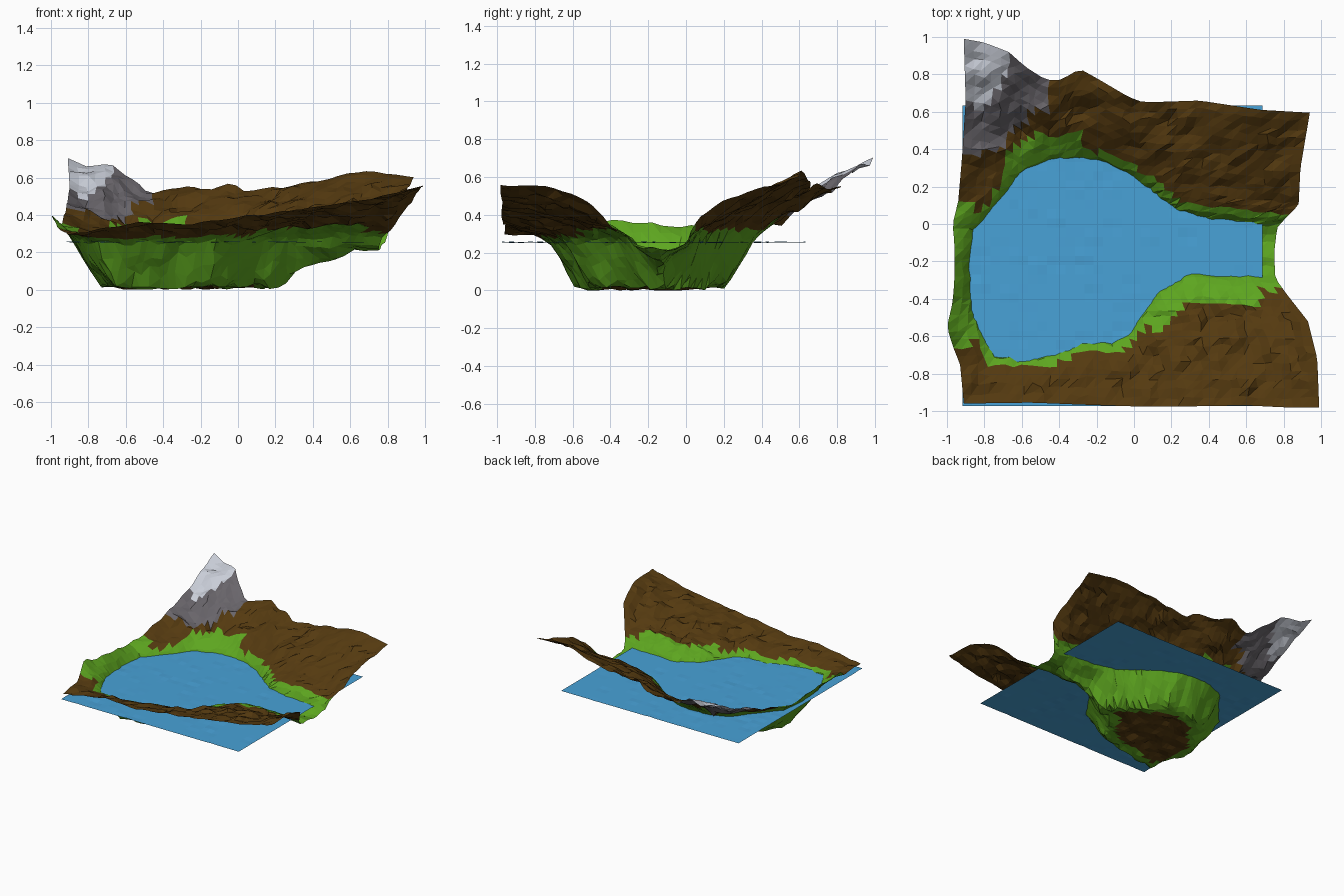
import bpy, bmesh, random, math
from mathutils import Vector, noise
from mathutils.geometry import intersect_point_line

if "Cube" in bpy.data.objects:
    bpy.data.objects.remove(bpy.data.objects["Cube"])

random.seed(4)
WATER = 0.255
N = 40

def material(name, rgb):
    m = bpy.data.materials.new(name)
    m.diffuse_color = (*rgb, 1)
    m.use_nodes = True
    m.node_tree.nodes["Principled BSDF"].inputs["Base Color"].default_value = m.diffuse_color
    return m

def make(name, bm, mats):
    me = bpy.data.meshes.new(name)
    bm.to_mesh(me)
    bm.free()
    ob = bpy.data.objects.new(name, me)
    bpy.context.collection.objects.link(ob)
    for m in mats:
        me.materials.append(m)

def along(pts, t):
    """Point at fraction t of a polyline's length."""
    lens = [(b - a).length for a, b in zip(pts, pts[1:])]
    d = t * sum(lens)
    for a, b, l in zip(pts, pts[1:], lens):
        if d <= l:
            return a.lerp(b, d / l)
        d -= l
    return pts[-1].copy()

def vecs(rows):
    return [Vector(r) for r in rows]

def lookup(table, x):
    for (x0, y0), (x1, y1) in zip(table, table[1:]):
        if x <= x1:
            return y0 + (y1 - y0) * max(0, (x - x0) / (x1 - x0))
    return table[-1][1]

# Outer edges of the land sheet
left = vecs([(-.91, -.96, .30), (-.93, -.75, .31), (-.97, -.65, .35), (-1, -.55, .41),
             (-.97, -.42, .37), (-.96, -.3, .38), (-.96, -.1, .35), (-.97, 0, .34), (-.94, .12, .37),
             (-.92, .35, .43), (-.9, .66, .55), (-.905, .82, .63), (-.91, .99, .70)])
right = vecs([(.99, -.98, .56), (.98, -.72, .55), (.93, -.52, .48), (.82, -.38, .33),
              (.755, -.29, .26), (.75, -.15, .2), (.765, -.02, .25), (.8, .02, .33),
              (.88, .1, .42), (.89, .3, .52), (.94, .595, .60)])
front = vecs([(-.91, -.96, .30), (-.55, -.955, .36), (-.3, -.965, .35), (0, -.975, .39),
              (.3, -.975, .43), (.6, -.97, .47), (.8, -.98, .51), (.99, -.98, .56)])
back = vecs([(-.91, .99, .70), (-.8, .97, .67), (-.67, .92, .67), (-.58, .84, .60),
             (-.47, .77, .52), (-.39, .77, .53), (-.29, .83, .57), (-.2, .78, .54),
             (-.03, .68, .57), (.05, .65, .53), (.35, .66, .57), (.68, .61, .64), (.94, .595, .60)])

# Shoreline at water level, running off the land at the outlet
shore = [Vector((x, y, 0)) for x, y in [
    (-.88, -.2), (-.86, -.05), (-.75, .08), (-.68, .17), (-.6, .28), (-.45, .34), (-.28, .355),
    (-.15, .33), (-.03, .27), (.1, .17), (.22, .08), (.35, .04), (.65, .01), (1.1, .01),
    (1.1, -.31), (.64, -.3), (.4, -.28), (.3, -.265), (.2, -.32), (.12, -.37), (.03, -.5),
    (-.02, -.58), (-.1, -.63), (-.32, -.64), (-.4, -.69), (-.6, -.72), (-.75, -.7),
    (-.83, -.55), (-.87, -.4)]]
floor = [(-1, .016), (.25, .016), (.34, .135), (.5, .155), (.62, .2), (1, .2)]

def shore_distance(p):
    """Signed distance to the shoreline, negative in the lake."""
    best, inside = 9, False
    for a, b in zip(shore, shore[1:] + shore[:1]):
        q, t = intersect_point_line(p, a, b)
        q = a.lerp(b, min(1, max(0, t)))
        best = min(best, (p - q).length)
        if (a.y > p.y) != (b.y > p.y) and p.x < a.x + (p.y - a.y) * (b.x - a.x) / (b.y - a.y):
            inside = not inside
    return -best if inside else best

rim = [along(e, i / 50) for e in (left, right, front, back) for i in range(51)]
rim = [q for q in rim if q.z > .29]

def height(p):
    d = shore_distance(p)
    n = noise.noise(p * 9 + Vector((3, 1, 0)))
    if d < 0:
        bottom = lookup(floor, p.x) + .03 * n
        fall = min(1, -d / (.15 + .05 * n)) ** .85
        return WATER - (WATER - bottom) * fall, d
    gaps = [(p.xy - q.xy).length + 1e-4 for q in rim]
    w = [g ** -3 for g in gaps]
    top = sum(a * q.z for a, q in zip(w, rim)) / sum(w)
    edge = min(gaps)
    t = d / (d + edge)
    z = WATER + (top - WATER) * t ** max(.45, .7 - .25 * p.x)
    # the mountain's face bulges above the straight slope
    z += .055 * math.exp(-((p.x + .73) ** 2 + (p.y - .78) ** 2) / .02) * min(1, edge * 8)
    rough = .04 * n + .02 * noise.noise(p * 21)
    return z + rough * min(1, d * 6, .2 + edge * 8), d

# Land: sheet stretched between the four edges, with the lake basin sunk into it
bm = bmesh.new()
dist = {}
grid = []
for j in range(N + 1):
    v = j / N
    l, r = along(left, v), along(right, v)
    row = []
    for i in range(N + 1):
        u = i / N
        f, b = along(front, u), along(back, u)
        corners = (front[0].lerp(front[-1], u)).lerp(back[0].lerp(back[-1], u), v)
        p = l.lerp(r, u) + f.lerp(b, v) - corners
        if 0 < i < N and 0 < j < N:
            p += Vector((random.uniform(-.01, .01), random.uniform(-.01, .01), 0))
        p.z = 0
        z, d = height(p)
        p.z = max(0, z)
        vert = bm.verts.new(p)
        dist[vert] = d
        row.append(vert)
    grid.append(row)

def paint(c, d):
    """0 earth, 1 grass, 2 rock, 3 snow."""
    x, y, z = c
    if d < 0:
        return 0 if d < -.22 else 1
    if y > lookup([(-.92, .34), (-.7, .41), (-.6, .55), (-.48, .62)], x) and x < -.47:
        snow = y > lookup([(-.9, .66), (-.8, .61), (-.68, .8)], x) and x < -.67
        return 3 if snow else 2
    if x < -.85 and -.68 < y < .12:
        return 1
    wide = (-.68 < x < -.27 and y > .1) or (.1 < x < .68 and y < -.25)
    return 1 if d < (.14 if wide else .05) else 0

for j in range(N):
    for i in range(N):
        a, b, c, e = grid[j][i], grid[j][i + 1], grid[j + 1][i + 1], grid[j + 1][i]
        for tri in ((a, b, c), (a, c, e)):
            face = bm.faces.new(tri)
            face.material_index = paint((a.co + c.co) / 2, (dist[a] + dist[c]) / 2)
make("land", bm, [material("earth", (.09, .042, .005)), material("grass", (.11, .38, .014)),
                  material("rock", (.14, .13, .145)), material("snow", (.58, .61, .68))])

# Water: square sheet with faint ripples
bm = bmesh.new()
bmesh.ops.create_grid(bm, x_segments=32, y_segments=32, size=.8025)
for v in bm.verts:
    v.co += Vector((-.115, -.17, WATER))
    if random.random() < .15:
        v.co.z += random.uniform(-.004, .004)
make("water", bm, [material("water", (.065, .36, .68))])
